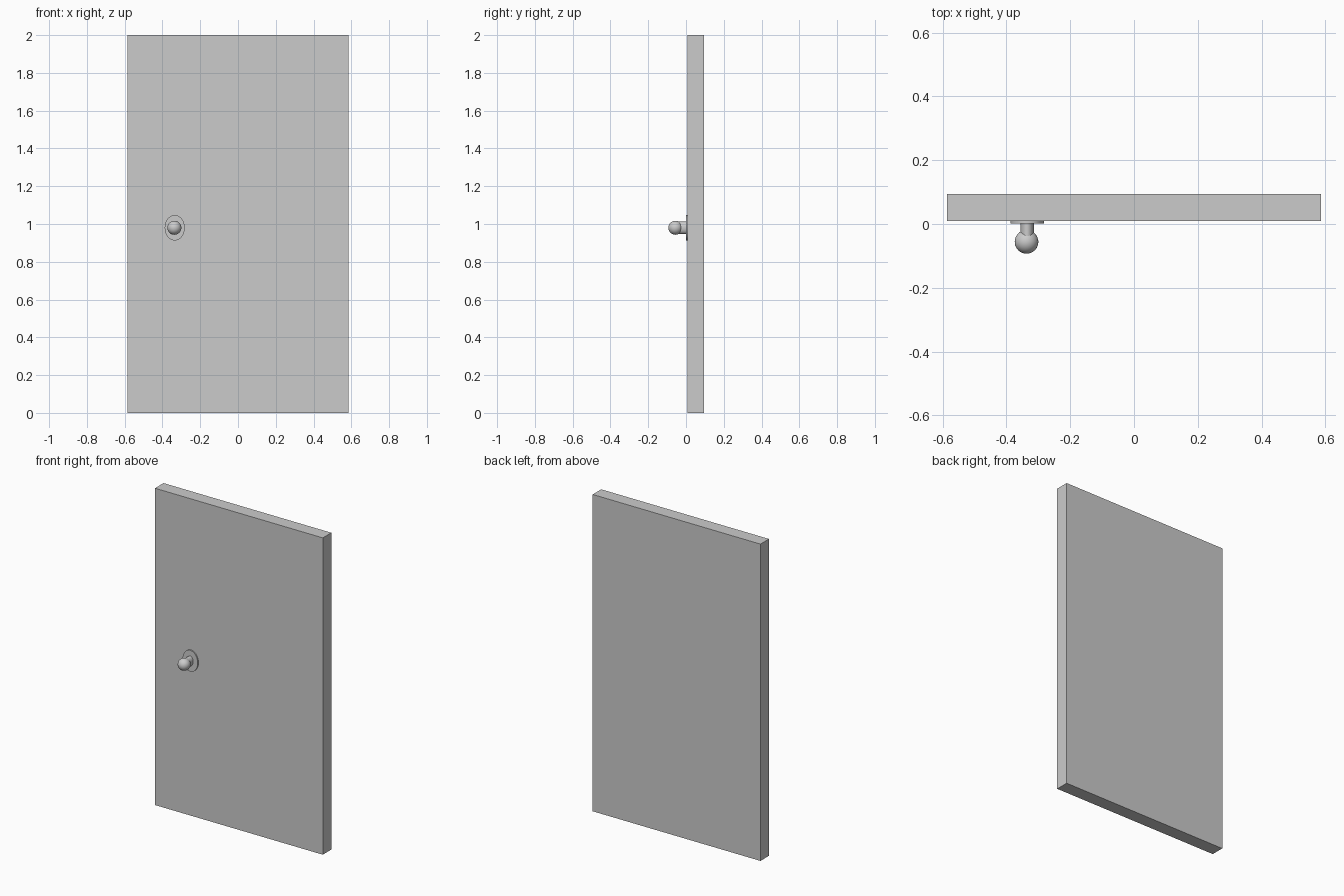
import bpy, math

if "Cube" in bpy.data.objects:
    bpy.data.objects.remove(bpy.data.objects["Cube"])

KNOB_X, KNOB_Z = -0.335, 0.98


def smooth(obj):
    bpy.ops.object.shade_smooth_by_angle(angle=math.radians(35))
    return obj


def oval_disc(name, rx, rz, y_front, y_back):
    """Elliptical cylinder running along y at the knob position."""
    bpy.ops.mesh.primitive_cylinder_add(vertices=48, radius=1, depth=y_back - y_front,
                                        location=(KNOB_X, (y_front + y_back) / 2, KNOB_Z),
                                        rotation=(math.pi / 2, 0, 0))
    obj = bpy.context.object
    obj.name = name
    obj.scale = (rx, rz, 1)
    bpy.ops.object.transform_apply(location=False, rotation=True, scale=True)
    return smooth(obj)


# Door slab
bpy.ops.mesh.primitive_cube_add(size=1, location=(0, 0.0515, 1))
door = bpy.context.object
door.name = "door_panel"
door.scale = (1.172, 0.085, 2)
bpy.ops.object.transform_apply(location=False, rotation=False, scale=True)

# Backplate and stem
oval_disc("knob_backplate", 0.053, 0.067, 0.001, 0.012)
oval_disc("knob_stem", 0.021, 0.032, -0.045, 0.006)

# Round knob
bpy.ops.mesh.primitive_uv_sphere_add(segments=48, ring_count=24, radius=0.037,
                                     location=(KNOB_X - 0.002, -0.056, KNOB_Z))
bpy.context.object.name = "knob"
bpy.ops.object.shade_smooth()
